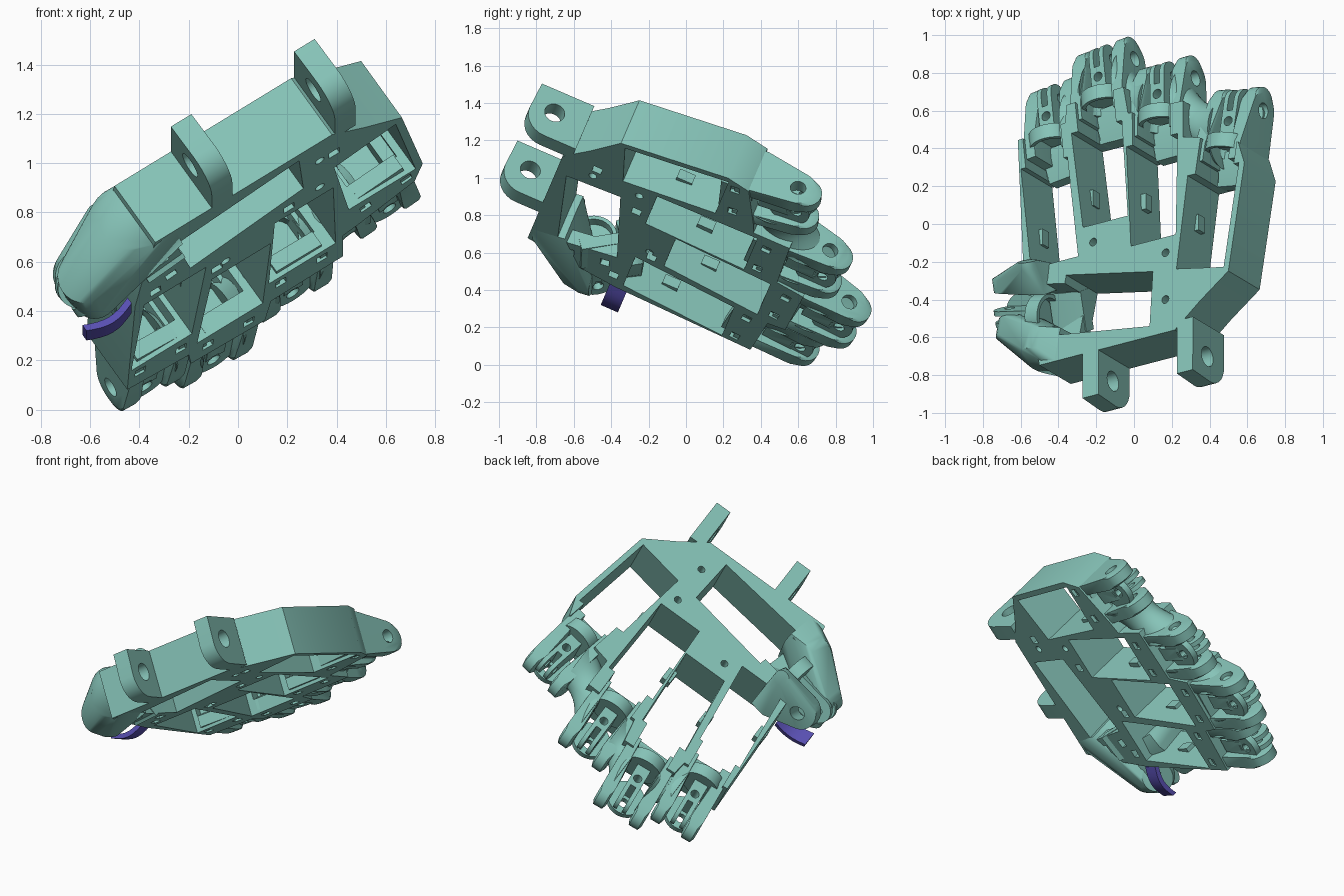
import bpy, bmesh, math
from mathutils import Matrix, Vector

if "Cube" in bpy.data.objects:
    bpy.data.objects.remove(bpy.data.objects["Cube"])

# Palm frame: x across the palm, y towards the fingers, z out of the upper face
W = Vector((.833, .217, .508)).normalized()
N = W.cross(Vector((0, .92, -.398))).normalized()
F = N.cross(W)
PALM = Matrix.Translation((0, 0, .75)) @ Matrix((W, F, N)).transposed().to_4x4()
T = .15


def finish(name, bm, frame):
    bmesh.ops.recalc_face_normals(bm, faces=bm.faces)
    bm.transform(frame)
    mesh = bpy.data.meshes.new(name)
    bm.to_mesh(mesh)
    bm.free()
    obj = bpy.data.objects.new(name, mesh)
    bpy.context.collection.objects.link(obj)
    return obj


def prism(name, outline, low, high, frame=PALM):
    bm = bmesh.new()
    face = bm.faces.new([bm.verts.new((x, y, low)) for x, y in outline])
    top = bmesh.ops.extrude_face_region(bm, geom=[face])["geom"]
    bmesh.ops.translate(bm, vec=(0, 0, high - low),
                        verts=[v for v in top if isinstance(v, bmesh.types.BMVert)])
    return finish(name, bm, frame)


def hull(name, points, frame=PALM):
    bm = bmesh.new()
    for p in points:
        bm.verts.new(p)
    res = bmesh.ops.convex_hull(bm, input=bm.verts)
    junk = {g for g in res["geom_interior"] + res["geom_unused"]
            if isinstance(g, bmesh.types.BMVert)}
    bmesh.ops.delete(bm, geom=list(junk), context="VERTS")
    bmesh.ops.dissolve_limit(bm, angle_limit=.01, verts=bm.verts, edges=bm.edges)
    return finish(name, bm, frame)


def saddle(name, a, b, steps=10, sides=28):
    # Waisted bridge of oval sections between two knuckles
    bm, rows = bmesh.new(), []
    for i in range(steps + 1):
        t = i / steps
        waist = math.sin(math.pi * t)
        c = a.lerp(b, t) - Vector((0, .03 * waist, 0))
        ry, rz = .18 - .03 * waist, .135 - .03 * waist
        rows.append([bm.verts.new(c + Vector((0, ry * math.cos(math.tau * k / sides),
                                              rz * math.sin(math.tau * k / sides))))
                     for k in range(sides)])
    for lo, hi in zip(rows, rows[1:]):
        for k in range(sides):
            j = (k + 1) % sides
            bm.faces.new((lo[k], lo[j], hi[j], hi[k]))
    bm.faces.new(rows[0])
    bm.faces.new(rows[-1])
    return finish(name, bm, PALM)


def block(x0, x1, y0, y1, z0, z1):
    return [(x, y, z) for x in (x0, x1) for y in (y0, y1) for z in (z0, z1)]


def disk(center, r, half, axis="X", n=28):
    c, pts = Vector(center), []
    for i in range(n):
        a, b = r * math.cos(math.tau * i / n), r * math.sin(math.tau * i / n)
        for h in (-half, half):
            off = {"X": (h, a, b), "Y": (a, h, b), "Z": (a, b, h)}[axis]
            pts.append(c + Vector(off))
    return pts


def cut(obj, cutters):
    for c in cutters:
        mod = obj.modifiers.new("cut", "BOOLEAN")
        mod.operation, mod.solver, mod.object = "DIFFERENCE", "EXACT", c
    deps = bpy.context.evaluated_depsgraph_get()
    mesh = bpy.data.meshes.new_from_object(obj.evaluated_get(deps))
    obj.modifiers.clear()
    obj.data = mesh
    for c in cutters:
        bpy.data.objects.remove(c)


# Digits: name, centre of the channel end, heading
digits = [("little", -.47, .42, .11), ("ring", -.14, .57, .11),
          ("middle", .21, .38, .02), ("index", .61, .12, -.16),
          ("thumb", -.38, -.43, 1.37)]
local = {n: Matrix.Translation((x, y, 0)) @ Matrix.Rotation(a, 4, "Z")
         for n, x, y, a in digits}
frames = {n: PALM @ m for n, m in local.items()}

# Palm frame with stepped finger ends
palm = prism("palm_frame", [
    (.7, -.49), (.8, .11), (.76, .24), (.49, .33), (.41, .35), (.41, .56), (.06, .57),
    (.03, .73), (-.33, .71), (-.34, .61), (-.64, .58), (-.6, -.22), (-.57, -.4),
    (-.5, -.75), (.36, -.75), (.52, -.62)], -T, T)
pockets = [
    [(-.555, -.18), (-.255, -.18), (-.325, .41), (-.62, .41)],
    [(-.225, -.02), (.06, -.02), (.02, .54), (-.3, .54)],
    [(.08, -.2), (.365, -.2), (.375, .38), (.05, .38)],
    [(.37, -.4), (.67, -.46), (.765, .12), (.44, .12)],
    [(.22, -.38), (-.33, -.27), (-.4, -.6), (.2, -.69)]]
cutters = [prism("pocket", p, -.4, .4) for p in pockets]
for x, y in [(-.16, -.12), (.3, -.29), (.3, -.56)]:
    cutters.append(hull("screw_hole", disk((x, y, 0), .022, .4, "Z")))
for name, fr in frames.items():
    cutters.append(hull("notch", block(-.12, .12, -.06, .5, -.06, .4), fr))
    for x in (-.1, .1):
        cutters.append(hull("clip_slot", block(x - .025, x + .025, .04, .09, -.3, -.1), fr))
for x, y in [(-.5, -.25), (-.2, -.1), (.15, -.27), (.37, -.55)]:
    cutters.append(hull("clip_slot", block(x - .025, x + .025, y - .025, y + .025, -.3, -.1)))
cut(palm, cutters)

# Wrist lugs with a rounded lower end
for side, x in (("right", -.175), ("left", .425)):
    pts = block(x - .05, x + .05, -1.005, -.7, .1, T) + block(x - .05, x + .05, -.75, -.7, -T, T)
    lug = hull("wrist_lug_" + side, pts + disk((x, -.885, -.02), .13, .05))
    cut(lug, [hull("pin", disk((x, -.88, .01), .055, .2))])

# Knuckles: guide ring on a sloped seat, slotted tongue, lower disc and hinge cheeks
for name, fr in frames.items():
    if name == "thumb":
        fr = fr @ Matrix.Rotation(-.55, 4, "Y")
    ring = hull(name + "_guide_ring", disk((0, .16, .05), .122, .04, "Y"), fr)
    cut(ring, [hull("recess", disk((0, .1, .05), .1, .07, "Y"), fr)])
    hull(name + "_seat", block(-.11, .11, -.02, .16, -T + .02, -.06)
         + block(-.11, .11, .11, .16, -.06, -.02), fr)
    tongue = hull(name + "_tongue",
                  block(-.045, .045, .19, .36, -.1, .09) + disk((0, .41, .01), .08, .045), fr)
    cut(tongue, [hull("pin", disk((0, .41, 0), .028, .2), fr),
                 hull("screw", disk((0, .29, .08), .026, .08, "Z"), fr),
                 hull("slot", block(-.018, .018, .35, .6, -.3, .3), fr)])
    disc = hull(name + "_lower_disc", disk((0, .36, -.075), .115, .02, "Z"), fr)
    cut(disc, [hull("screw", disk((0, .4, -.1), .03, .1, "Z"), fr)])
    if name != "thumb":
        for side, s in (("right", -1), ("left", 1)):
            # The outermost cheeks sit closer in
            d = .035 if (name, s) in (("little", -1), ("index", 1)) else 0
            x = s * (.125 - d)
            base = block(s * (.1 - d), s * (.165 - d), .06, .16, -T + .01, T - .02)
            tip = disk((x, .38, -.03), .1, .042) + disk((x, .425, -.035), .088, .03)
            cheek = hull(f"{name}_cheek_{side}", base + tip, fr)
            cut(cheek, [hull("pin", disk((x, .38, -.03), .042, .07), fr)])

# Smooth saddles between neighbouring knuckles
names = [d[0] for d in digits[:4]]
for a, b in zip(names, names[1:]):
    saddle(f"saddle_{a}_{b}", local[a] @ Vector((.1, .24, -.01)),
           local[b] @ Vector((-.1, .24, -.01)))

# Thumb shroud: broad swelling on the wrist side, raised cheek on the finger side
fr = frames["thumb"]
hull("thumb_shroud", disk((-.19, .1, .035), .15, .06) + disk((-.26, .08, .0), .125, .04)
     + disk((-.08, .35, -.02), .12, .05) + disk((-.01, .37, -.07), .09, .03)
     + block(-.31, -.13, -.04, .05, -T, T), fr)
rolled = fr @ Matrix.Rotation(-.55, 4, "Y")
cheek = hull("thumb_cheek", block(.13, .21, .1, .2, -.2, .1)
             + disk((.3, .16, .13), .05, .02) + disk((.18, .36, .0), .11, .035), rolled)
cut(cheek, [hull("pin", disk((.18, .36, 0), .045, .3), rolled)])

# Locating clips on the channel walls
for i, (x, y) in enumerate([(-.57, .05), (-.25, .2), (.085, .1), (.42, -.1)]):
    hull(f"channel_clip_{i + 1}", block(x - .05, x + .01, y - .045, y + .045, -.03, .03))

# Coloured thumb clip: shallow curved strip
arc = [(-.11 + .22 * i / 8, -.03 * math.sin(math.pi * i / 8)) for i in range(9)]
outline = arc + [(x, z + .03) for x, z in reversed(arc)]
turn = PALM @ Matrix.Translation((-.72, -.2, -.14)) @ Matrix.Rotation(math.pi / 2, 4, "X")
clip = prism("thumb_clip", outline, -.05, .05, turn)


def material(name, color):
    mat = bpy.data.materials.new(name)
    mat.use_nodes = True
    mat.diffuse_color = color
    mat.node_tree.nodes["Principled BSDF"].inputs["Base Color"].default_value = color
    return mat


# Colours and shading
violet = material("violet", (.1, .08, .45, 1))
green = material("sea_green", (.24, .55, .48, 1))
bpy.ops.object.select_all(action="DESELECT")
for obj in bpy.context.collection.objects:
    if obj.type == "MESH":
        obj.data.materials.clear()
        obj.data.materials.append(violet if obj == clip else green)
        obj.select_set(True)
        bpy.context.view_layer.objects.active = obj
bpy.ops.object.shade_smooth_by_angle(angle=math.radians(32))
